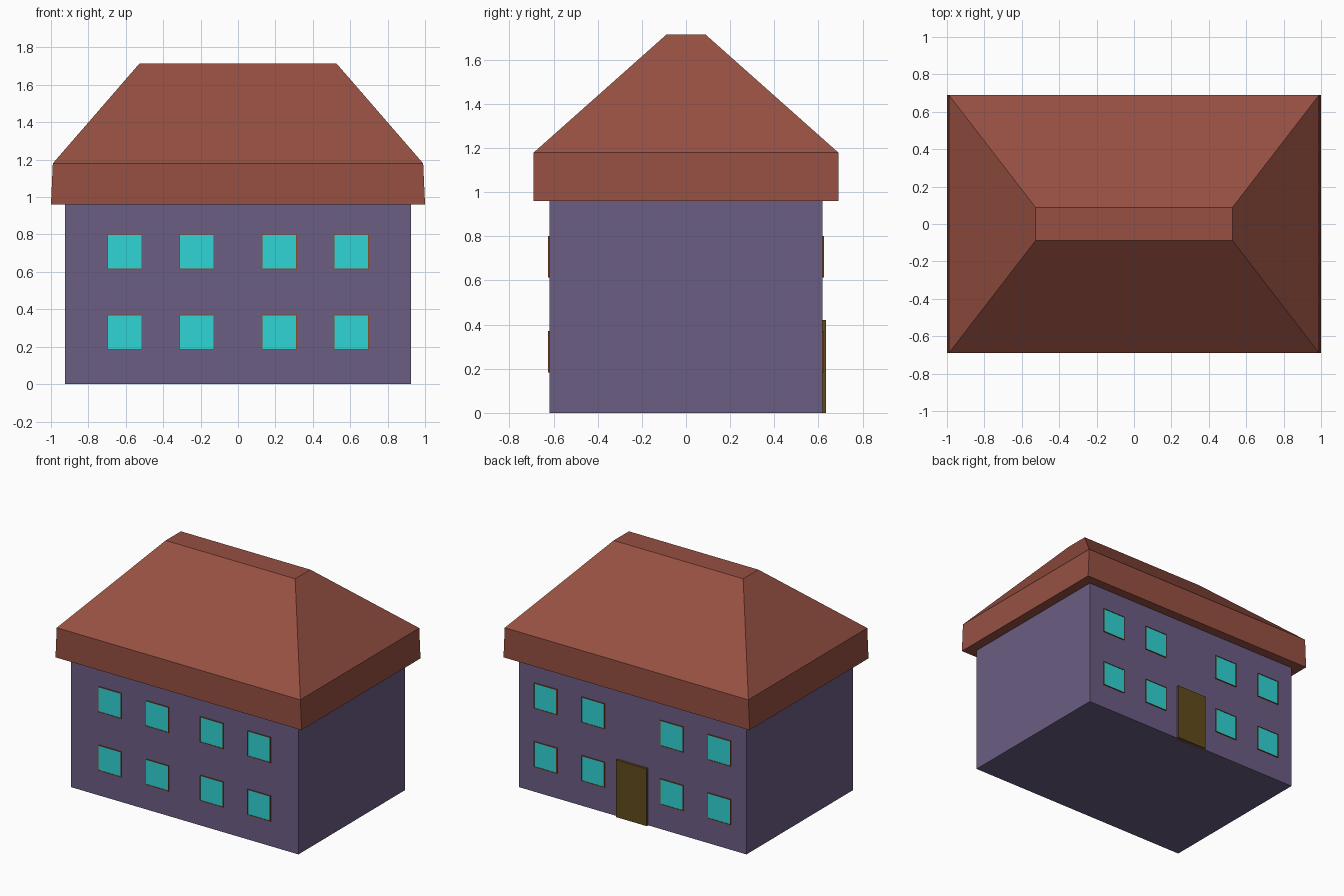
import bpy, bmesh

if "Cube" in bpy.data.objects:
    bpy.data.objects.remove(bpy.data.objects["Cube"])


def material(name, rgb):
    m = bpy.data.materials.new(name)
    m.diffuse_color = (*rgb, 1)
    m.use_nodes = True
    m.node_tree.nodes["Principled BSDF"].inputs["Base Color"].default_value = m.diffuse_color
    return m


WALL = material("wall_purple", (0.15, 0.11, 0.23))
ROOF = material("roof_red", (0.31, 0.08, 0.055))
FRAME = material("frame_brown", (0.25, 0.07, 0.02))
GLASS = material("glass_cyan", (0.03, 0.66, 0.66))
DOOR = material("door_brown", (0.12, 0.07, 0.012))


def finish(bm, name, *mats):
    mesh = bpy.data.meshes.new(name)
    bmesh.ops.recalc_face_normals(bm, faces=bm.faces)
    bm.to_mesh(mesh)
    bm.free()
    for m in mats:
        mesh.materials.append(m)
    obj = bpy.data.objects.new(name, mesh)
    bpy.context.collection.objects.link(obj)
    return obj


def add_box(bm, lo, hi):
    verts = bmesh.ops.create_cube(bm, size=1)["verts"]
    for v in verts:
        v.co = [(a + b) / 2 + c * (b - a) for a, b, c in zip(lo, hi, v.co)]
    return verts


def box(name, lo, hi, mat):
    bm = bmesh.new()
    add_box(bm, lo, hi)
    return finish(bm, name, mat)


# Walls and back door
box("walls", (-0.925, -0.619, 0), (0.925, 0.619, 0.97), WALL)
box("door", (-0.125, 0.60, 0), (0.125, 0.635, 0.42), DOOR)

# Hipped roof: stacked rectangles (half x, half y, z)
bm = bmesh.new()
rings = []
for hx, hy, z in [(1.0, 0.69, 0.96), (0.99, 0.69, 1.18), (0.526, 0.088, 1.715)]:
    rings.append([bm.verts.new((sx * hx, sy * hy, z))
                  for sx, sy in ((-1, -1), (1, -1), (1, 1), (-1, 1))])
for low, high in zip(rings, rings[1:]):
    for i in range(4):
        j = (i + 1) % 4
        bm.faces.new((low[i], low[j], high[j], high[i]))
bm.faces.new(rings[0])
bm.faces.new(rings[-1])
finish(bm, "roof", ROOF)


# Window: thin frame with a slightly recessed pane
def window(name, x, z, side):
    bm = bmesh.new()
    h = 0.094
    y0, y1 = sorted((side * 0.60, side * 0.626))
    add_box(bm, (x - h, y0, z - h), (x + h, y1, z + h))
    pane = max(bm.faces, key=lambda f: f.calc_center_median().y * side)
    bmesh.ops.inset_region(bm, faces=[pane], thickness=0.006, depth=0)
    bmesh.ops.inset_region(bm, faces=[pane], thickness=0.0005, depth=-0.003)
    pane.material_index = 1
    finish(bm, name, FRAME, GLASS)


for label, side, columns in (("front", -1, (0.221, 0.606)), ("back", 1, (0.32, 0.706))):
    for floor, z in (("lower", 0.277), ("upper", 0.707)):
        for i, cx in enumerate(columns):
            for sx in (-1, 1):
                window(f"{label}_{floor}_window_{i}_{'right' if sx > 0 else 'left'}",
                       sx * cx, z, side)
